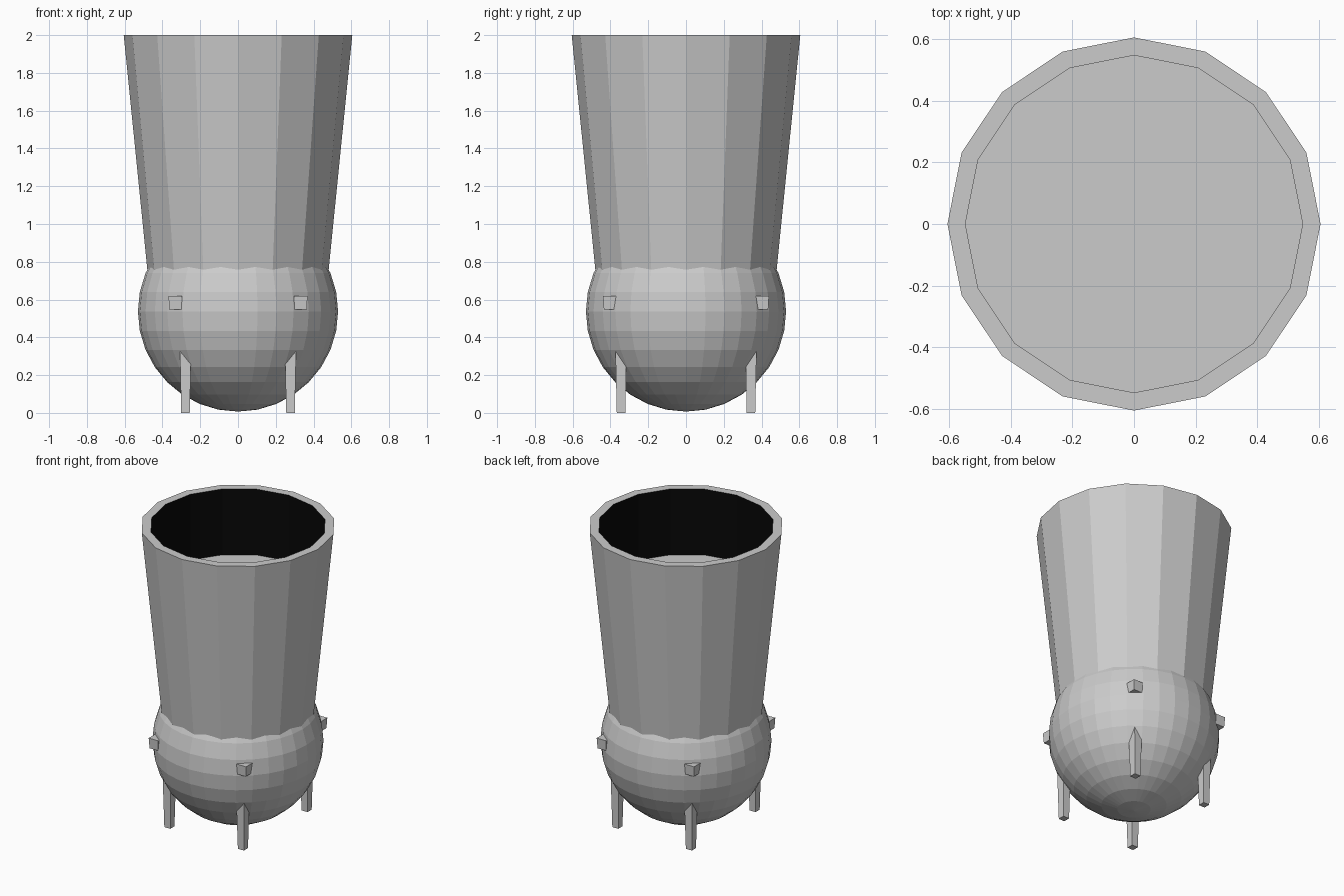
import bpy, bmesh, math

if "Cube" in bpy.data.objects:
    bpy.data.objects.remove(bpy.data.objects["Cube"])


def material(name, r, g, b):
    m = bpy.data.materials.new(name)
    m.diffuse_color = (r, g, b, 1)
    m.use_nodes = True
    m.node_tree.nodes["Principled BSDF"].inputs["Base Color"].default_value = m.diffuse_color
    return m


GREY = material("light grey", 0.6, 0.6, 0.6)
BLACK = material("black", 0.002, 0.002, 0.002)


def finish(name, bm, mats):
    bmesh.ops.recalc_face_normals(bm, faces=bm.faces)
    me = bpy.data.meshes.new(name)
    bm.to_mesh(me)
    bm.free()
    for m in mats:
        me.materials.append(m)
    ob = bpy.data.objects.new(name, me)
    bpy.context.collection.objects.link(ob)
    return ob


def tapered_box(name, x, y, z0, z1, w0, w1):
    """Square post, w0 wide at the bottom and w1 at the top."""
    bm = bmesh.new()
    bmesh.ops.create_cube(bm, size=1)
    for v in bm.verts:
        w, z = (w1, z1) if v.co.z > 0 else (w0, z0)
        v.co = (x + v.co.x * w, y + v.co.y * w, z)
    return finish(name, bm, [GREY])


# Flared 16-sided cup: base, outer wall, rim, dark inner wall, floor
bm = bmesh.new()
N = 16
rings = []
for r, z in [(0.454, 0.5), (0.605, 2.0), (0.547, 2.0), (0.547, 1.55)]:
    rings.append([bm.verts.new((r * math.cos(2 * math.pi * i / N),
                                r * math.sin(2 * math.pi * i / N), z))
                  for i in range(N)])
for k in range(3):
    for i in range(N):
        j = (i + 1) % N
        f = bm.faces.new((rings[k][i], rings[k][j], rings[k + 1][j], rings[k + 1][i]))
        f.material_index = 1 if k == 2 else 0
bm.faces.new(rings[0])
bm.faces.new(rings[3])
finish("cup", bm, [GREY, BLACK])

# Round flat-shaded base
bm = bmesh.new()
bmesh.ops.create_uvsphere(bm, u_segments=32, v_segments=16, radius=0.53)
bmesh.ops.translate(bm, verts=bm.verts, vec=(0, 0, 0.537))
finish("round_base", bm, [GREY])

# Four legs and four knobs, mirrored on both axes
for sx, side in ((-1, "left"), (1, "right")):
    for sy, end in ((-1, "front"), (1, "back")):
        tapered_box(f"{end}_{side}_leg", sx * 0.278, sy * 0.344, 0, 0.4, 0.045, 0.062)
        tapered_box(f"{end}_{side}_knob", sx * 0.332, sy * 0.403, 0.548, 0.618, 0.064, 0.072)
